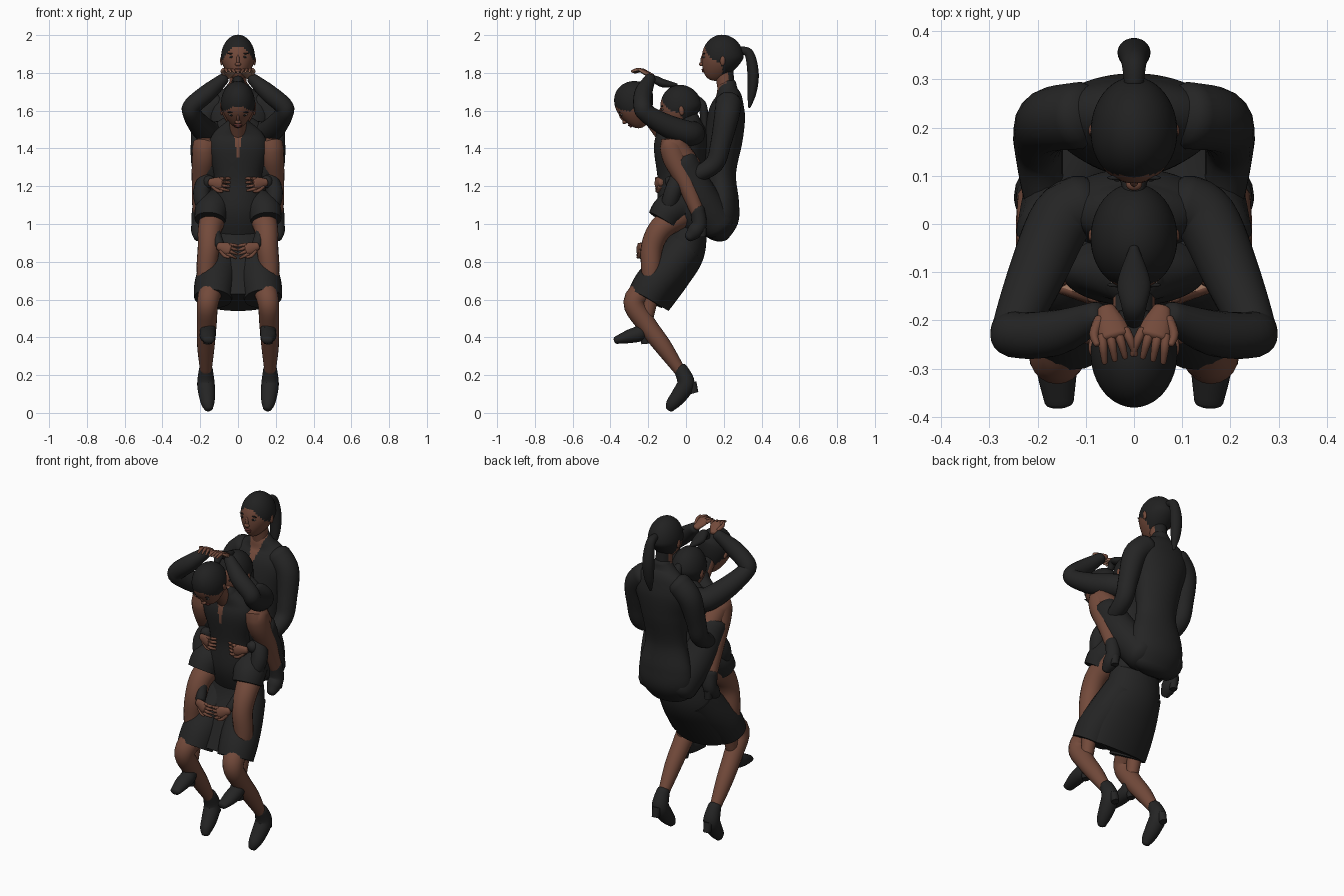
import bpy, bmesh, math
from mathutils import Vector, Matrix

if "Cube" in bpy.data.objects:
    bpy.data.objects.remove(bpy.data.objects["Cube"], do_unlink=True)


def material(name, colour):
    mat = bpy.data.materials.new(name)
    mat.use_nodes = True
    mat.diffuse_color = (*colour, 1)
    shader = next(n for n in mat.node_tree.nodes if n.type == "BSDF_PRINCIPLED")
    shader.inputs["Base Color"].default_value = (*colour, 1)
    shader.inputs["Roughness"].default_value = .8
    return mat


cloth = material("black cloth", (.018, .018, .018))
hair = material("black hair", (.015, .015, .015))
skin = material("brown skin", (.17, .068, .043))
palm = material("light palm", (.32, .17, .11))
lip = material("dark lips", (.13, .035, .03))
eye_white = material("eye white", (.22, .19, .17))
SIDES = (("left", 1), ("right", -1))


def finish(name, bm, mats, rule=None):
    """Turn a bmesh into a smooth object; rule picks the second material."""
    bmesh.ops.recalc_face_normals(bm, faces=bm.faces)
    if rule:
        for f in bm.faces:
            f.material_index = int(rule(f.calc_center_median(), f.normal))
    mesh = bpy.data.meshes.new(name)
    bm.to_mesh(mesh)
    bm.free()
    for m in mats:
        mesh.materials.append(m)
    mesh.shade_smooth()
    mesh.set_sharp_from_angle(angle=math.radians(50))
    obj = bpy.data.objects.new(name, mesh)
    bpy.context.collection.objects.link(obj)


def spline(points, steps):
    """Catmull-Rom interpolation of position and radii together."""
    pts = [points[0]] + points + [points[-1]]
    out = []
    for a, b, c, d in zip(pts, pts[1:], pts[2:], pts[3:]):
        for i in range(steps):
            t = i / steps
            out.append([q + t / 2 * (r - p + t * (2*p - 5*q + 4*r - s + t * (3*(q - r) + s - p)))
                        for p, q, r, s in zip(a, b, c, d)])
    return out + [list(points[-1])]


def loft(name, points, mats, sign=1, side=None, rule=None, sides=20, steps=5, rounded=True):
    """Sweep an ellipse through (x, y, z, half width, half depth) points."""
    pts = [(p[0] * sign, *p[1:4], p[-1]) for p in points]
    rows = spline(pts, steps)
    centres = [Vector(r[:3]) for r in rows]
    tangents = [(centres[min(i + 1, len(rows) - 1)] - centres[max(i - 1, 0)]).normalized()
                for i in range(len(rows))]
    rings = [(c, t, r[3], r[4]) for c, t, r in zip(centres, tangents, rows)]
    if rounded:
        def cap(ring, way):
            c, t, w, d = ring
            return [(c + t * way * min(w, d) * .6 * math.sin(a), t, w * math.cos(a), d * math.cos(a))
                    for a in (.5, 1, 1.4)]
        rings = cap(rings[0], -1)[::-1] + rings + cap(rings[-1], 1)
    bm = bmesh.new()
    loops = []
    for c, t, w, d in rings:
        u = Vector(side or (1, 0, 0))
        u = (u - t * u.dot(t)).normalized()
        v = t.cross(u)
        loops.append([bm.verts.new(c + u * w * math.cos(k * math.tau / sides)
                                   + v * d * math.sin(k * math.tau / sides)) for k in range(sides)])
    for a, b in zip(loops, loops[1:]):
        for k in range(sides):
            j = (k + 1) % sides
            bm.faces.new((a[k], a[j], b[j], b[k]))
    bm.faces.new(loops[0])
    bm.faces.new(loops[-1])
    finish(name, bm, mats, rule)


def pair(name, points, mat, **kw):
    for label, s in SIDES:
        loft(f"{label}_{name}", points, [mat], s, **kw)


def body(name, profile, mats, rule=None, **kw):
    """Central part from (y, z, half width, half depth) rows."""
    loft(name, [(0, *p) for p in profile], mats, rule=rule, sides=120, steps=12, **kw)


def neck(owner, profile):
    """Bare throat with hair at the nape."""
    body(f"{owner}_neck", profile, [hair, skin], lambda c, n: n.y < .4)


def ball(name, place, centre, size, mat):
    bm = bmesh.new()
    bmesh.ops.create_uvsphere(bm, u_segments=14, v_segments=8, radius=1)
    bm.transform(place @ Matrix.Translation(centre) @ Matrix.Diagonal((*size, 1)))
    finish(name, bm, [mat])


def head(owner, centre, pitch):
    """Skull with a hairline, nose, lips, eyes and ears, tipped forward by pitch."""
    place = Matrix.Translation(centre) @ Matrix.Rotation(math.radians(pitch), 4, "X")
    bm = bmesh.new()
    bmesh.ops.create_uvsphere(bm, u_segments=48, v_segments=32, radius=1)
    for f in bm.faces:
        c = f.calc_center_median()
        f.material_index = int(c.z < .5 - .7 * c.x ** 2 and c.y < -.12 - .5 * c.z
                               or c.z < -.75 and c.y < .25)
    for v in bm.verts:
        low = max(0, -v.co.z)
        v.co.x *= 1 - .35 * low ** 1.5
        v.co.y *= 1 - (.45 * low if v.co.y > 0 else .08)
        v.co.y -= .3 * low ** 2
    bm.transform(place @ Matrix.Diagonal((.09, .115, .122, 1)))
    finish(f"{owner}_head", bm, [hair, skin])
    ball(f"{owner}_nose_bridge", place, (0, -.103, -.015), (.009, .01, .03), skin)
    ball(f"{owner}_nose_tip", place, (0, -.108, -.034), (.017, .013, .011), skin)
    ball(f"{owner}_upper_lip", place, (0, -.1, -.062), (.023, .008, .006), lip)
    ball(f"{owner}_lower_lip", place, (0, -.098, -.072), (.02, .008, .007), lip)
    for label, s in SIDES:
        ball(f"{owner}_{label}_ear", place, (s * .086, .004, -.015), (.009, .014, .026), skin)
        ball(f"{owner}_{label}_eye", place, (s * .035, -.094, .004), (.015, .006, .005), eye_white)
        ball(f"{owner}_{label}_iris", place, (s * .035, -.098, .004), (.007, .004, .006), hair)
        ball(f"{owner}_{label}_brow", place, (s * .036, -.094, .022), (.02, .005, .004), hair)


def hands(owner, wrist, direction, normal):
    """Flat palm, four curled fingers and a thumb on each side, lighter underneath."""
    for label, s in SIDES:
        w, d, n = (Vector((v[0] * s, v[1], v[2])) for v in (wrist, direction, normal))
        d.normalize()
        across = n.cross(d).normalized()
        n = d.cross(across)
        look = dict(mats=[skin, palm], rule=lambda c, facing: facing.dot(n) < -.3)
        loft(f"{owner}_{label}_palm", [(*(w + d * k), a, .014) for k, a in
             ((-.01, .02), (.03, .031), (.055, .032))], side=across, sides=12, **look)
        for i in range(4):
            root = w + d * .05 + across * (i - 1.5) * .017
            tip = root + d * .045 + across * (i - 1.5) * .005 - n * .03
            mid = (root + tip) / 2 + n * .01
            loft(f"{owner}_{label}_finger_{i + 1}", [(*root, .01), (*mid, .009), (*tip, .006)],
                 sides=8, steps=3, **look)
        out = across * s
        loft(f"{owner}_{label}_thumb", [(*(w + d * .01 + out * .02), .012),
             (*(w + d * .04 + out * .04), .01), (*(w + d * .065 + out * .04), .007)],
             sides=8, steps=3, **look)


def boots(owner, path, heel):
    pair(f"{owner}_boot", path, cloth)
    top, low = heel
    pair(f"{owner}_heel", [(*top, .026), (*low, .021)], cloth, sides=12, rounded=False)


def neckline(bottom, slope):
    return lambda c, n: n.y < -.1 and c.z > bottom and abs(c.x) < slope * (c.z - bottom)


# Rear figure: torso, head and ponytail
body("rear_torso", [(.16, .955, .14, .075), (.182, 1.03, .165, .097), (.19, 1.12, .16, .09),
                    (.185, 1.27, .125, .08), (.2, 1.45, .145, .1), (.215, 1.58, .175, .098),
                    (.225, 1.66, .155, .075), (.22, 1.71, .085, .055), (.22, 1.745, .05, .046)],
     [cloth, skin], neckline(1.58, .3))
neck("rear", [(.22, 1.66, .046, .043), (.2, 1.82, .045, .05)])
head("rear", (0, .19, 1.88), 0)
body("rear_ponytail", [(.29, 1.92, .02, .02), (.335, 1.9, .026, .025), (.355, 1.8, .034, .03),
                       (.35, 1.7, .028, .024), (.335, 1.62, .008, .008)], [hair])
# Rear figure: arms reaching round the waist, legs drawn up
pair("rear_sleeve", [(.11, .225, 1.64, .07), (.175, .215, 1.57, .066), (.195, .185, 1.43, .055),
                     (.197, .15, 1.32, .05), (.185, .05, 1.26, .042), (.15, -.09, 1.22, .032)], cloth)
hands("rear", (.14, -.135, 1.22), (-.85, -.3, -.1), (.2, -1, 0))
pair("rear_skirt_leg", [(.08, .17, 1, .095), (.13, .07, 1.15, .095), (.165, -.02, 1.33, .08)], cloth)
pair("rear_leg", [(.15, .02, 1.3, .065), (.175, -.07, 1.42, .062), (.18, -.06, 1.35, .064),
                  (.195, 0, 1.22, .05), (.207, .065, 1.05, .034)], skin)
boots("rear", [(.207, .06, 1.08, .037), (.207, .07, 1, .04), (.207, .045, .96, .041),
               (.21, .015, .93, .026)], ((.207, .085, .98), (.207, .085, .93)))

# Middle figure: torso, head and ponytail
body("middle_torso", [(.03, .97, .14, .09), (.03, 1.1, .15, .1), (.02, 1.3, .12, .08),
                      (.03, 1.45, .16, .085), (.02, 1.53, .12, .065), (.015, 1.57, .06, .05)],
     [cloth, skin], neckline(1.42, .35))
neck("middle", [(.01, 1.5, .045, .045), (-.02, 1.6, .045, .045)])
head("middle", (0, -.03, 1.615), 8)
body("middle_ponytail", [(.06, 1.66, .02, .02), (.09, 1.62, .028, .022), (.1, 1.5, .03, .022),
                         (.1, 1.38, .008, .008)], [hair])
# Middle figure: arms raised with hands resting ahead, legs astride
pair("middle_sleeve", [(.1, .04, 1.48, .065), (.15, .01, 1.48, .066), (.2, -.1, 1.52, .06),
                       (.245, -.21, 1.585, .048), (.242, -.23, 1.625, .048),
                       (.16, -.225, 1.695, .047), (.075, -.19, 1.77, .03)], cloth)
hands("middle", (.055, -.185, 1.785), (-.22, -.7, .4), (0, .4, 1))
pair("middle_skirt_leg", [(.08, .05, 1.04, .1), (.11, -.03, 1.09, .095), (.14, -.09, 1.07, .09),
                          (.148, -.125, 1.02, .082)], cloth, rounded=False)
pair("middle_leg", [(.12, -.03, 1.05, .075), (.148, -.13, .98, .064), (.155, -.18, .88, .058),
                    (.167, -.185, .75, .052), (.16, -.19, .6, .04), (.16, -.22, .45, .032)], skin)
boots("middle", [(.16, -.22, .47, .038), (.16, -.24, .425, .042), (.16, -.3, .405, .042, .036),
                 (.155, -.37, .385, .03, .02)], ((.16, -.22, .42), (.16, -.215, .365)))

# Front figure: torso, skirt, head and ponytail
body("front_torso", [(0, .95, .14, .1), (-.045, 1.08, .14, .105), (-.065, 1.24, .125, .085),
                     (-.09, 1.4, .155, .08), (-.1, 1.48, .13, .062), (-.12, 1.54, .06, .052)],
     [cloth, skin], neckline(1.33, .15))
body("front_skirt", [(.01, 1, .14, .1), (-.015, .86, .17, .115), (-.08, .74, .19, .11),
                     (-.17, .585, .185, .09)], [cloth], rounded=False)
pair("front_skirt_leg", [(.07, -.01, .87, .1), (.1, -.09, .77, .105), (.125, -.17, .68, .106),
                         (.133, -.215, .605, .1)], cloth, rounded=False)
neck("front", [(-.11, 1.46, .044, .043), (-.21, 1.6, .044, .043)])
head("front", (0, -.267, 1.638), 42)
body("front_ponytail", [(-.2, 1.735, .018, .018), (-.17, 1.765, .026, .02), (-.12, 1.745, .034, .022),
                        (-.05, 1.735, .01, .01)], [hair])
# Front figure: arms clasped low, bent legs standing on tiptoe
pair("front_sleeve", [(.115, -.06, 1.42, .042), (.125, -.02, 1.32, .038), (.193, -.07, 1.17, .045),
                      (.15, -.12, 1.02, .038), (.1, -.21, .89, .028)], cloth)
hands("front", (.095, -.235, .88), (-.85, -.25, -.25), (.1, -1, .1))
pair("front_leg", [(.1, -.05, .82, .075), (.135, -.19, .68, .066), (.16, -.275, .585, .057),
                   (.165, -.21, .47, .052), (.17, -.12, .35, .046), (.17, -.03, .22, .03)], skin)
boots("front", [(.17, -.03, .235, .036), (.17, 0, .16, .046), (.165, -.03, .1, .044),
                (.16, -.07, .05, .035), (.155, -.085, .025, .024)], ((.17, .03, .16), (.17, .045, .105)))
